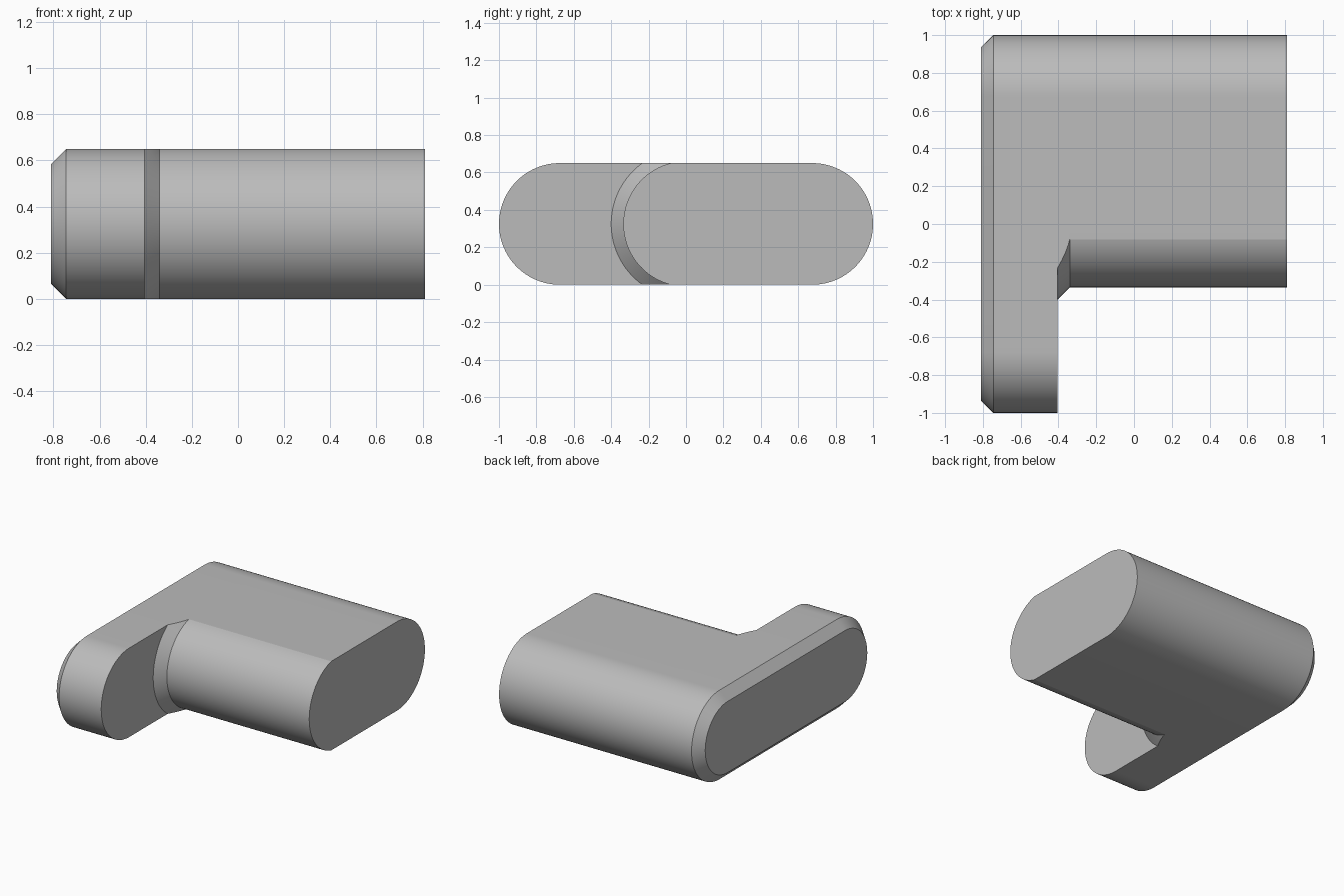
import bpy, bmesh
from math import asin, cos, pi, sin, sqrt

cube = bpy.data.objects.get("Cube")
if cube:
    bpy.data.objects.remove(cube, do_unlink=True)

HALF = 0.325            # half the thickness
END = 1.0 - HALF        # centre of the rounded ends
STEP, NECK = -0.405, -0.34
BOSS = 0.335            # radius of the arm's front curve
SEGS = 48


def arc(centre, radius, limit, side):
    """Rounded end as (y, z), from top to bottom in front, bottom to top behind."""
    angles = [limit * (1 - 2 * i / SEGS) for i in range(SEGS + 1)]
    return [(centre + side * radius * cos(a), HALF - side * radius * sin(a)) for a in angles]


def plate_section(radius):
    """Full-width slot shape; the hinge points meet the arm's front corners."""
    hinge = -sqrt((BOSS + NECK - STEP) ** 2 - HALF ** 2)
    front = arc(-END, radius, pi / 2, -1)
    return front + [(hinge, front[-1][1])] + arc(END, radius, pi / 2, 1) + [(hinge, front[0][1])]


def arm_section(radius):
    """Shorter slot shape whose front curve is cut flat at top and bottom."""
    front = arc(0, radius, asin(HALF / radius), -1)
    return front + [front[-1]] + arc(END, HALF, pi / 2, 1) + [front[0]]


# Sections along x: chamfered plate, step, flared neck, straight arm
sections = [(-0.81, plate_section(HALF - 0.065)),
            (-0.745, plate_section(HALF)),
            (STEP, plate_section(HALF))]
for i in range(9):
    x = STEP + (NECK - STEP) * i / 8
    sections.append((x, arm_section(BOSS + NECK - x)))
sections.append((0.81, arm_section(BOSS)))

bm = bmesh.new()
rings = [[bm.verts.new((x, y, z)) for y, z in pts] for x, pts in sections]
for a, b in zip(rings, rings[1:]):
    for i in range(len(a)):
        j = (i + 1) % len(a)
        bm.faces.new((a[i], a[j], b[j], b[i]))
bm.faces.new(rings[0])
bm.faces.new(rings[-1])
bmesh.ops.remove_doubles(bm, verts=bm.verts, dist=0.00001)
bmesh.ops.recalc_face_normals(bm, faces=bm.faces)
mesh = bpy.data.meshes.new("angled_block")
bm.to_mesh(mesh)
bm.free()

block = bpy.data.objects.new("angled_block", mesh)
bpy.context.collection.objects.link(block)

# Plain grey finish
grey = bpy.data.materials.new("light_grey")
grey.use_nodes = True
colour = (0.5, 0.5, 0.5, 1)
grey.diffuse_color = colour
grey.node_tree.nodes["Principled BSDF"].inputs["Base Color"].default_value = colour
mesh.materials.append(grey)

bpy.ops.object.select_all(action="DESELECT")
block.select_set(True)
bpy.context.view_layer.objects.active = block
bpy.ops.object.shade_smooth_by_angle(angle=pi / 20)
